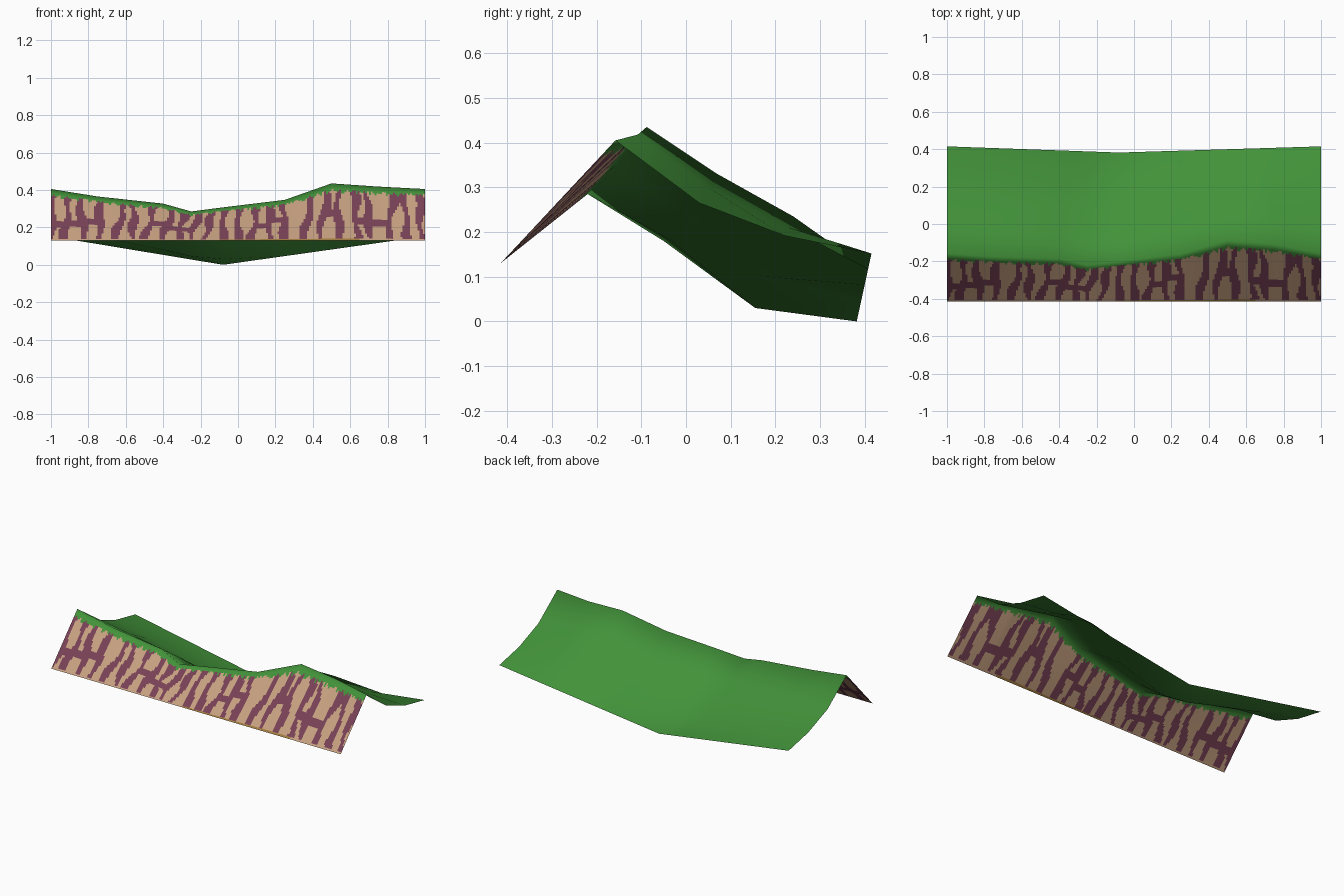
import bpy, bmesh, math, random
from mathutils import Vector

cube = bpy.data.objects.get("Cube")
if cube:
    bpy.data.objects.remove(cube, do_unlink=True)
random.seed(4)


def material(name, rgb):
    m = bpy.data.materials.new(name)
    m.use_nodes = True
    m.diffuse_color = (*rgb, 1)
    m.node_tree.nodes["Principled BSDF"].inputs["Base Color"].default_value = (*rgb, 1)
    return m


GRASS = material("grass green", (.055, .29, .042))
SAND = material("sandstone tan", (.565, .352, .216))
VEIN = material("vein maroon", (.188, .054, .093))
OCHRE = material("base ochre", (.36, .2, .05))

# Key columns: x, then (y, z) of the ridge, the upper slope and the lower slope
COLUMNS = [
    (-1, (-.158, .405), (.03, .265), (.22, .192)),
    (-.75, (-.175, .365), (.01, .25), (.2, .15)),
    (-.4, (-.185, .327), (-.02, .215), (.17, .08)),
    (-.25, (-.22, .285), (-.05, .18), (.16, .045)),
    (-.08, (-.2, .307), (-.04, .185), (.155, .03)),
    (.25, (-.16, .347), (.01, .23), (.18, .1)),
    (.5, (-.088, .435), (.07, .33), (.24, .235)),
    (.75, (-.108, .418), (.05, .3), (.23, .21)),
    (1, (-.158, .405), (.03, .265), (.22, .192)),
]
LIP = .9


def ridge(x):
    for a, b in zip(COLUMNS, COLUMNS[1:]):
        if x <= b[0] + 1e-6:
            f = (x - a[0]) / (b[0] - a[0])
            return Vector((x, *a[1])).lerp(Vector((x, *b[1])), f)


def cliff(x, t):
    p = Vector((x, -.415, .13)).lerp(ridge(x), t)
    p.x = x
    return p


def back(x):
    low = -.08
    f = (x - low) / (1 - low) if x > low else (low - x) / (1 + low)
    return Vector((x, .382 + .033 * f, .152 * f))


def sheet(name, rows, mats, rule=None):
    """Skin a grid of points; rule picks the material of cell (column, row)."""
    bm = bmesh.new()
    grid = [[bm.verts.new(p) for p in row] for row in rows]
    for j in range(len(grid) - 1):
        for i in range(len(grid[0]) - 1):
            f = bm.faces.new((grid[j][i], grid[j][i + 1], grid[j + 1][i + 1], grid[j + 1][i]))
            f.smooth = True
            if rule:
                f.material_index = rule(i, j)
    mesh = bpy.data.meshes.new(name)
    bm.to_mesh(mesh)
    bm.free()
    for m in mats:
        mesh.materials.append(m)
    obj = bpy.data.objects.new(name, mesh)
    bpy.context.collection.objects.link(obj)
    return obj


# Grass slope, rolling over the ridge onto the cliff top
xs = [c[0] for c in COLUMNS]
sheet("grass_slope", [
    [cliff(x, LIP) for x in xs],
    [ridge(x) for x in xs],
    [(c[0], *c[2]) for c in COLUMNS],
    [(c[0], *c[3]) for c in COLUMNS],
    [back(x) for x in xs],
], [GRASS])

# Vein streaks: foot x and top x; crossbars join some neighbours
STREAKS = [(-1, -.99), (-.93, -.9), (-.82, -.85), (-.74, -.74), (-.66, -.6), (-.56, -.56),
           (-.5, -.44), (-.41, -.34), (-.32, -.28), (-.26, -.2), (-.18, -.13), (-.08, -.08),
           (0, 0), (.07, .11), (.17, .17), (.25, .24), (.35, .4), (.43, .49), (.54, .53),
           (.64, .62), (.71, .68), (.8, .84), (.91, .88), (.98, .97)]
bars = [random.uniform(.3, .6) if random.random() < .65 else None for _ in STREAKS]
phase = [random.uniform(0, 6) for _ in STREAKS]
NX, NT = 200, 28
ragged = [random.uniform(.84, .91) for _ in range(NX)]


def streak_x(k, t):
    foot, top = STREAKS[k]
    return foot + (top - foot) * t + .008 * math.sin(9 * t + phase[k])


def cliff_colour(i, j):
    x, t = -1 + 2 * (i + .5) / NX, LIP * (j + .5) / NT
    if j == 0:
        return 3 if -.1 < x < .65 else 1
    if t > ragged[i]:
        return 0
    for k in range(len(STREAKS)):
        width = .019 + .007 * math.sin(7 * t + 2 * phase[k])
        if abs(x - streak_x(k, t)) < width:
            return 2
        if bars[k] and k + 1 < len(STREAKS):
            if streak_x(k, t) < x < streak_x(k + 1, t) and abs(t - bars[k]) < .06:
                return 2
    return 1


# Cliff face with its vein pattern
sheet("cliff_face",
      [[cliff(-1 + 2 * i / NX, LIP * j / NT) for i in range(NX + 1)] for j in range(NT + 1)],
      [GRASS, SAND, VEIN, OCHRE], cliff_colour)
